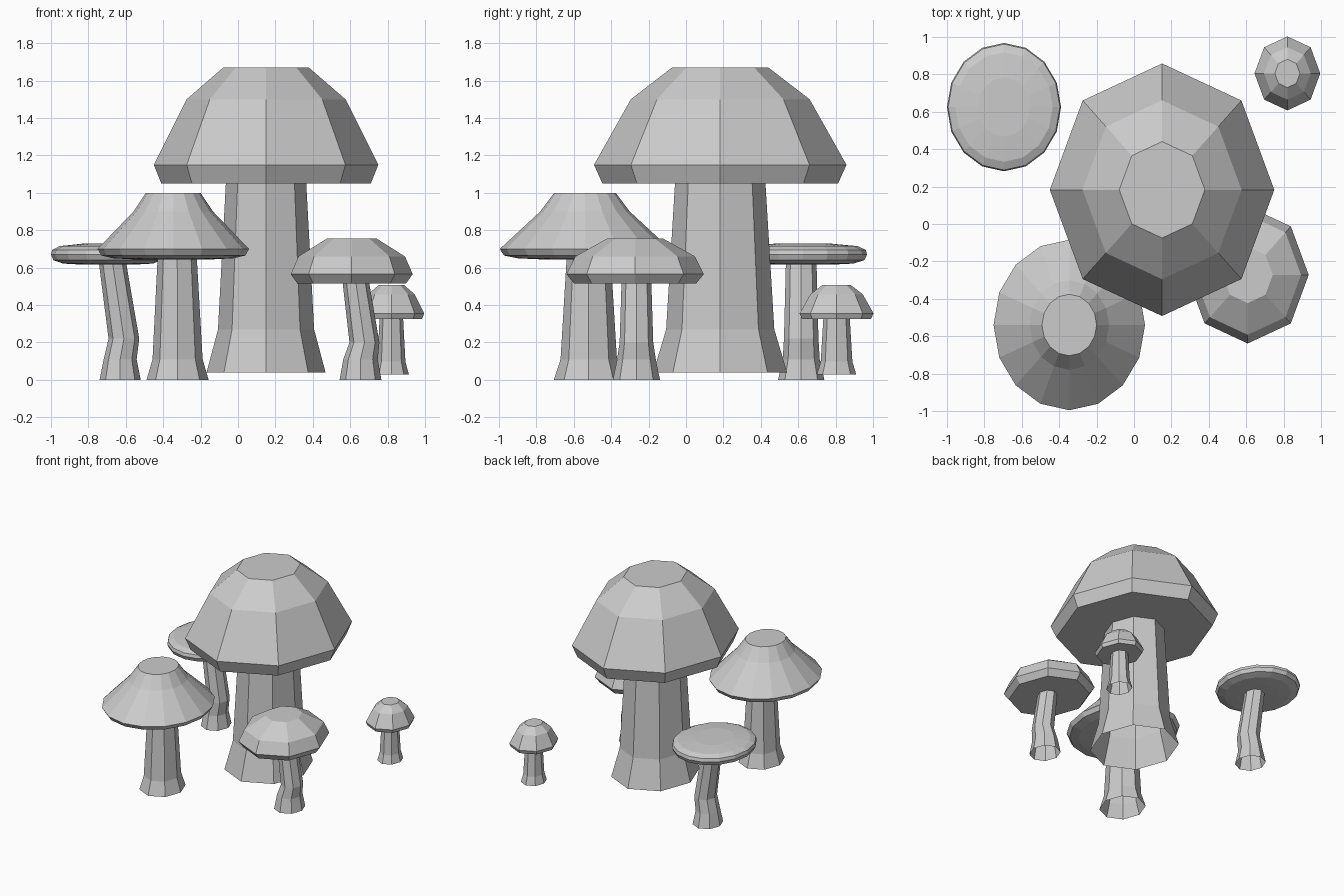
import bpy
from math import cos, sin, pi

if "Cube" in bpy.data.objects:
    bpy.data.objects.remove(bpy.data.objects["Cube"])

STRETCH = 1.125  # every mushroom is slightly longer in y


def loft(name, rings, sides, cap_ends):
    """Skin a stack of horizontal rings given as (x, y, z, radius)."""
    verts, faces = [], []
    for x, y, z, r in rings:
        for i in range(sides):
            a = 2 * pi * i / sides
            verts.append((x + r * cos(a), y + r * STRETCH * sin(a), z))
    for k in range(len(rings) - 1):
        for i in range(sides):
            j = (i + 1) % sides
            a, b = k * sides, (k + 1) * sides
            faces.append((a + i, a + j, b + j, b + i))
    if cap_ends:
        faces.append(tuple(reversed(range(sides))))
        faces.append(tuple(range(len(verts) - sides, len(verts))))
    mesh = bpy.data.meshes.new(name)
    mesh.from_pydata(verts, [], faces)
    obj = bpy.data.objects.new(name, mesh)
    bpy.context.collection.objects.link(obj)
    return obj


def cap(name, x, y, profile, sides):
    return loft(name, [(x, y, z, r) for r, z in profile], sides, True)


def stem(name, y, path):
    # stems are open tubes, path holds (x, z, radius)
    return loft(name, [(x, y, z, r) for x, z, r in path], 8, False)


# Large domed mushroom and its small copy: centre, scale and base height
DOME = [(0.56, 1.01), (0.60, 1.11), (0.425, 1.46), (0.229, 1.63)]
DOME_STEM = [(0.318, 0.0), (0.257, 0.23), (0.215, 1.01)]
for label, x, y, s, base in (("large", 0.15, 0.183, 1.0, 0.04),
                             ("small", 0.82, 0.805, 0.293, 0.03)):
    cap(label + "_dome_cap", x, y, [(r * s, base + z * s) for r, z in DOME], 8)
    stem(label + "_dome_stem", y, [(x, base + z * s, r * s) for r, z in DOME_STEM])

# Front left mushroom with a flared conical cap
cap("cone_cap", -0.346, -0.54,
    [(0.22, 0.645), (0.32, 0.65), (0.385, 0.665), (0.405, 0.70),
     (0.213, 0.90), (0.146, 1.0)], 16)
stem("cone_stem", -0.52,
     [(-0.323, 0, 0.166), (-0.323, 0.11, 0.134), (-0.325, 0.65, 0.105)])

# Front right mushroom with a low faceted cap and bent stem
cap("low_cap", 0.608, -0.272,
    [(0.29, 0.515), (0.326, 0.565), (0.285, 0.66), (0.134, 0.755)], 8)
stem("low_stem", -0.265,
     [(0.655, 0, 0.112), (0.655, 0.11, 0.092), (0.676, 0.20, 0.08),
      (0.631, 0.515, 0.071)])

# Back left mushroom with a flat cap and bent stem
cap("flat_cap", -0.695, 0.625,
    [(0.15, 0.617), (0.24, 0.622), (0.292, 0.64), (0.305, 0.67),
     (0.299, 0.695), (0.26, 0.715), (0.14, 0.728)], 16)
stem("flat_stem", 0.616,
     [(-0.63, 0, 0.11), (-0.63, 0.11, 0.088), (-0.61, 0.22, 0.082),
      (-0.67, 0.62, 0.073)])
